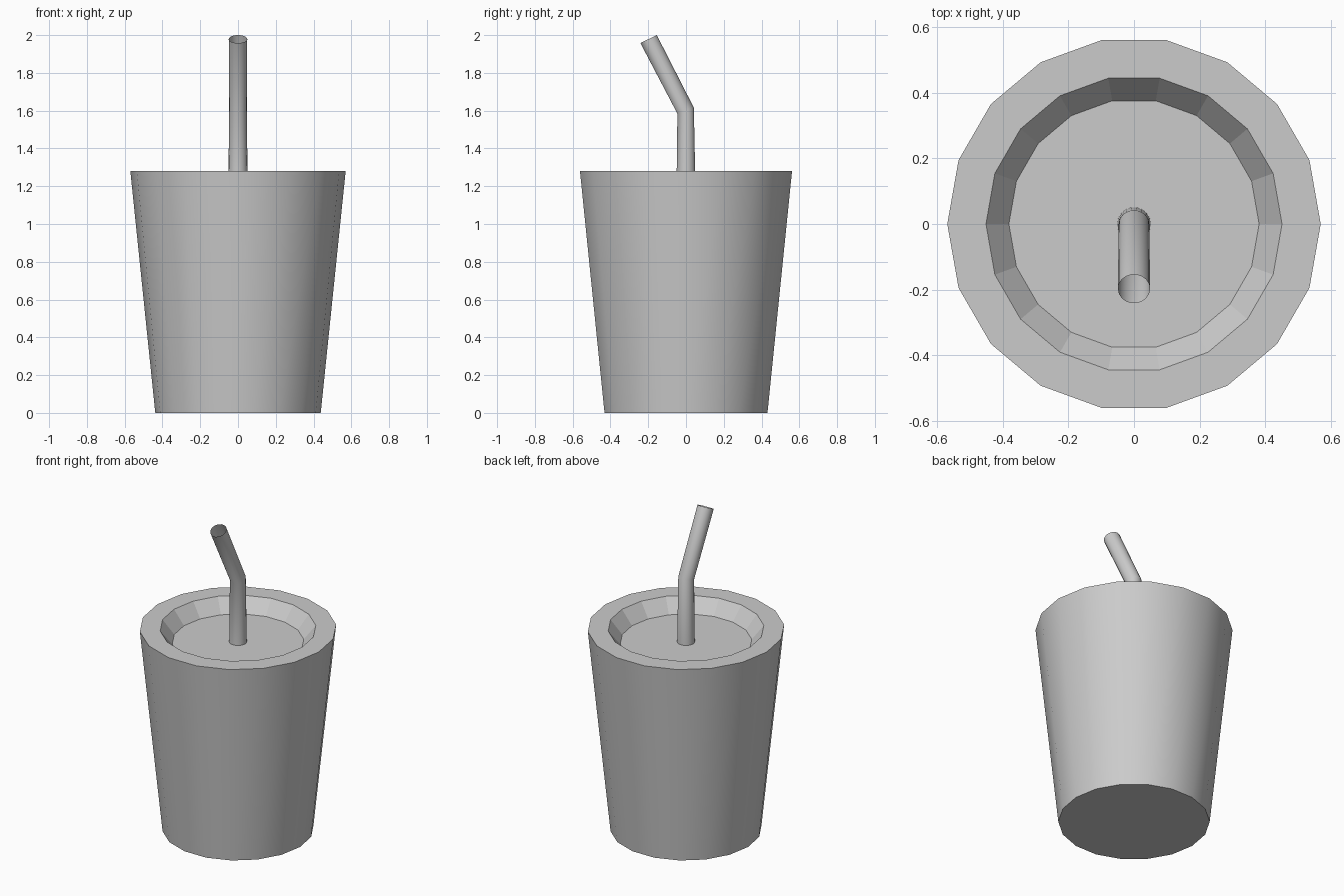
import bpy, bmesh
from math import sin, cos, pi, radians

if "Cube" in bpy.data.objects:
    bpy.data.objects.remove(bpy.data.objects["Cube"])

SIDES = 18


def loft(name, rings, smooth, cap_start=False, cap_end=False):
    """Bridge rings of (y, z, radius, tilt about x); smooth flags one per band."""
    bm = bmesh.new()
    loops = []
    for y, z, r, tilt in rings:
        loop = []
        for i in range(SIDES):
            a = 2 * pi * i / SIDES
            u, v = r * cos(a), r * sin(a)
            loop.append(bm.verts.new((u, y + v * cos(tilt), z + v * sin(tilt))))
        loops.append(loop)
    for lo, hi, soft in zip(loops, loops[1:], smooth):
        for i in range(SIDES):
            j = (i + 1) % SIDES
            bm.faces.new((lo[i], lo[j], hi[j], hi[i])).smooth = soft
    if cap_start:
        bm.faces.new(loops[0][::-1])
    if cap_end:
        bm.faces.new(loops[-1])
    mesh = bpy.data.meshes.new(name)
    bm.to_mesh(mesh)
    bm.free()
    obj = bpy.data.objects.new(name, mesh)
    bpy.context.collection.objects.link(obj)
    return obj


# Tapered cup with flat rim and recessed lid
loft("cup_with_lid",
     [(0, 0, 0.438, 0), (0, 1.28, 0.57, 0), (0, 1.28, 0.452, 0), (0, 1.193, 0.382, 0)],
     [True, False, False], cap_start=True, cap_end=True)

# Open bent straw
loft("straw",
     [(0, 1.193, 0.051, 0), (-0.002, 1.60, 0.047, radians(20)),
      (-0.198, 1.979, 0.049, radians(26))],
     [True, True])
